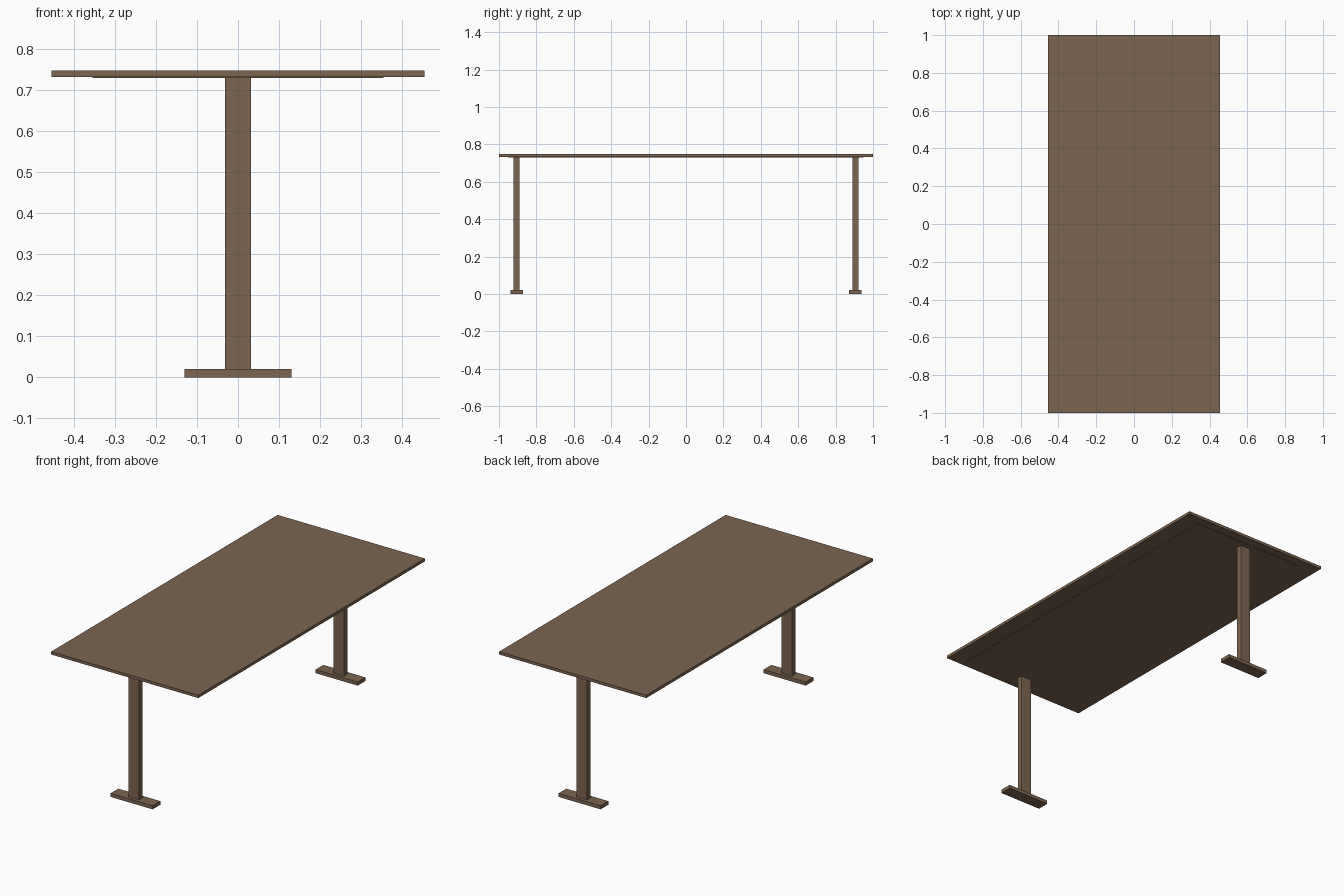
import bpy

if "Cube" in bpy.data.objects:
    bpy.data.objects.remove(bpy.data.objects["Cube"])

wood = bpy.data.materials.new("brown_wood")
wood.diffuse_color = (0.20, 0.13, 0.08, 1)
wood.use_nodes = True
wood.node_tree.nodes["Principled BSDF"].inputs["Base Color"].default_value = wood.diffuse_color


def box(name, x, y, z):
    """Axis-aligned box from (min, max) ranges."""
    bpy.ops.mesh.primitive_cube_add(size=1, location=[(a + b) / 2 for a, b in (x, y, z)])
    ob = bpy.context.object
    ob.name = name
    ob.scale = [b - a for a, b in (x, y, z)]
    bpy.ops.object.transform_apply(location=False, rotation=False, scale=True)
    ob.data.materials.append(wood)
    return ob


# Table top with a very thin panel under it
box("table_top", (-0.455, 0.455), (-1, 1), (0.732, 0.748))
box("underside_panel", (-0.355, 0.355), (-0.95, 0.95), (0.7305, 0.733))

# One post and one foot at each end
for end, cy in (("front", -0.905), ("back", 0.905)):
    box(end + "_post", (-0.032, 0.032), (cy - 0.016, cy + 0.016), (0.019, 0.732))
    box(end + "_foot", (-0.13, 0.13), (cy - 0.034, cy + 0.034), (0, 0.02))
